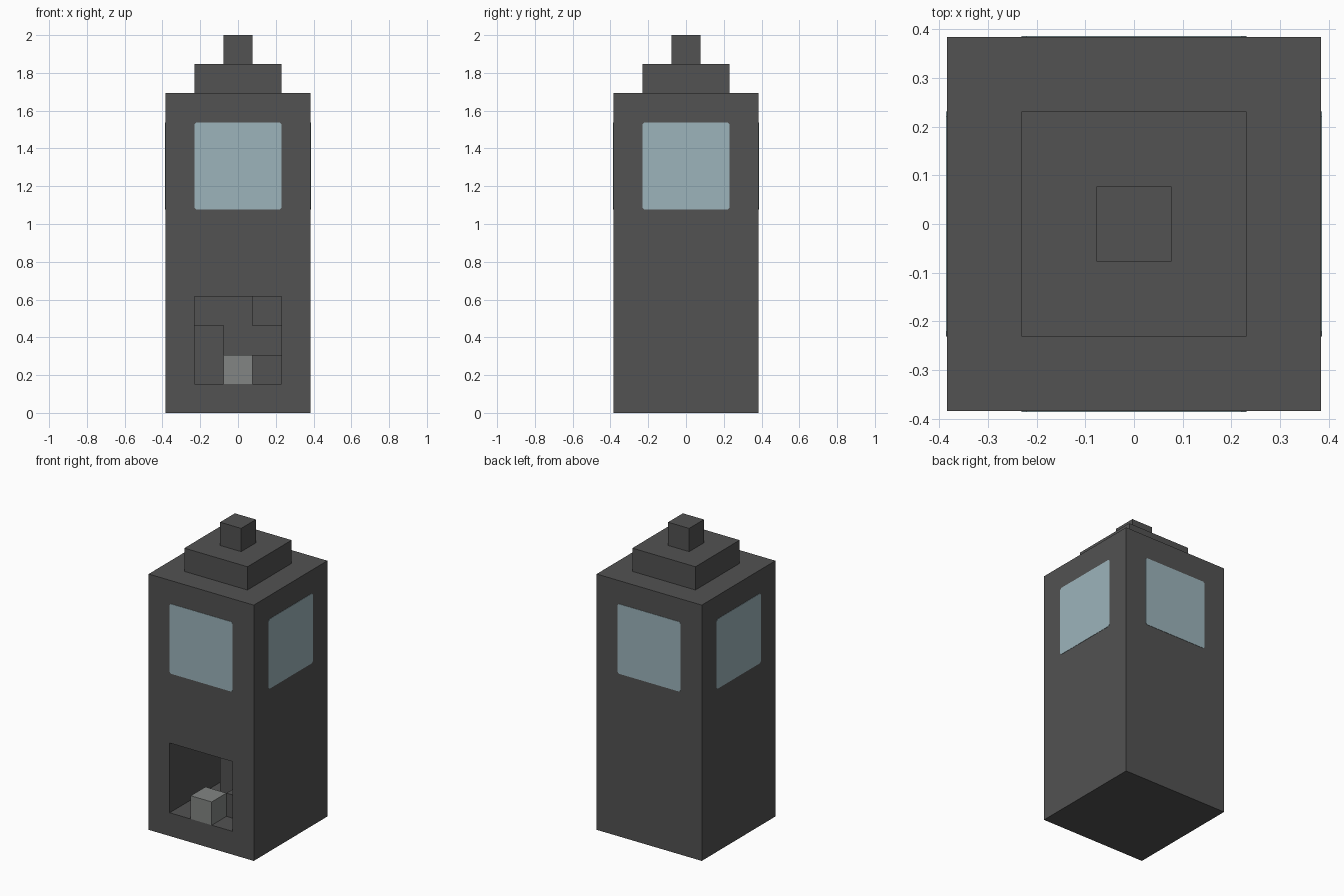
import bpy
import bmesh
from mathutils import Matrix, Vector

U = 2 / 13  # one block

cube = bpy.data.objects.get("Cube")
if cube:
    bpy.data.objects.remove(cube, do_unlink=True)


def material(name, rgb):
    mat = bpy.data.materials.new(name)
    mat.use_nodes = True
    mat.diffuse_color = (*rgb, 1)
    mat.node_tree.nodes["Principled BSDF"].inputs["Base Color"].default_value = (*rgb, 1)
    return mat


STONE = material("dark stone", (0.084, 0.084, 0.084))
STEP = material("light stone", (0.223, 0.235, 0.227))
GLASS = material("pale blue glass", (0.335, 0.456, 0.497))


def add_object(name, bm, mat):
    bmesh.ops.recalc_face_normals(bm, faces=bm.faces)
    mesh = bpy.data.meshes.new(name)
    bm.to_mesh(mesh)
    bm.free()
    mesh.materials.append(mat)
    obj = bpy.data.objects.new(name, mesh)
    bpy.context.collection.objects.link(obj)
    return obj


def block(name, low, high, mat=STONE):
    """Box between two corners, in block units."""
    low, high = Vector(low) * U, Vector(high) * U
    bm = bmesh.new()
    bmesh.ops.create_cube(bm, size=1, matrix=Matrix.Translation((low + high) / 2)
                          @ Matrix.Diagonal((*(high - low), 1)))
    return add_object(name, bm, mat)


def prism(name, points, offset, mat, matrix=Matrix()):
    """Flat outline extruded along an offset."""
    bm = bmesh.new()
    face = bm.faces.new([bm.verts.new(p) for p in points])
    ext = bmesh.ops.extrude_face_region(bm, geom=[face], use_keep_orig=True)
    moved = [g for g in ext["geom"] if isinstance(g, bmesh.types.BMVert)]
    bmesh.ops.translate(bm, verts=moved, vec=offset)
    bmesh.ops.transform(bm, matrix=matrix, verts=bm.verts)
    return add_object(name, bm, mat)


# Tower body, hollowed by a doorway that opens into a taller stairwell
body = block("tower_body", (-2.5, -2.5, 0), (2.5, 2.5, 11))
profile = [(-3, 1), (1.5, 1), (1.5, 7), (-1.5, 7), (-1.5, 4), (-3, 4)]
cutter = prism("stairwell_cutter", [(-1.5 * U, y * U, z * U) for y, z in profile],
               (3 * U, 0, 0), STONE)
cutter.hide_render = True
cutter.hide_set(True)
hollow = body.modifiers.new("Hollow", "BOOLEAN")
hollow.operation = "DIFFERENCE"
hollow.solver = "EXACT"
hollow.object = cutter

# Stepped roof
block("roof_cap", (-1.5, -1.5, 11), (1.5, 1.5, 12))
block("roof_finial", (-0.5, -0.5, 12), (0.5, 0.5, 13))

# Doorstep, central column and stairs winding round it
block("doorstep", (-0.5, -2.5, 1), (0.5, -1.5, 2), STEP)
block("stair_column", (-0.5, -0.5, 1), (0.5, 0.5, 7))
for i, (x, y) in enumerate([(1, -1), (1, 0), (1, 1), (0, 1), (-1, 1)]):
    block(f"stair_{i + 1}", (x - 0.5, y - 0.5, i + 1), (x + 0.5, y + 0.5, i + 2))
block("stair_landing", (-1.5, -0.5, 3), (-0.5, 0.5, 7))

# One window on each wall, with slightly clipped corners
h, c = 1.5 * U, 0.01
outline = []
for sx, sz in [(1, 1), (-1, 1), (-1, -1), (1, -1)]:
    pair = [(sx * h, sz * (h - c)), (sx * (h - c), sz * h)]
    outline += pair if sx * sz > 0 else pair[::-1]
points = [(x, -2.5 * U, z + 8.5 * U) for x, z in outline]
for i, side in enumerate(["front", "left", "back", "right"]):
    prism(f"{side}_window", points, (0, -0.002, 0), GLASS,
          Matrix.Rotation(i * 1.5707963, 4, "Z"))
